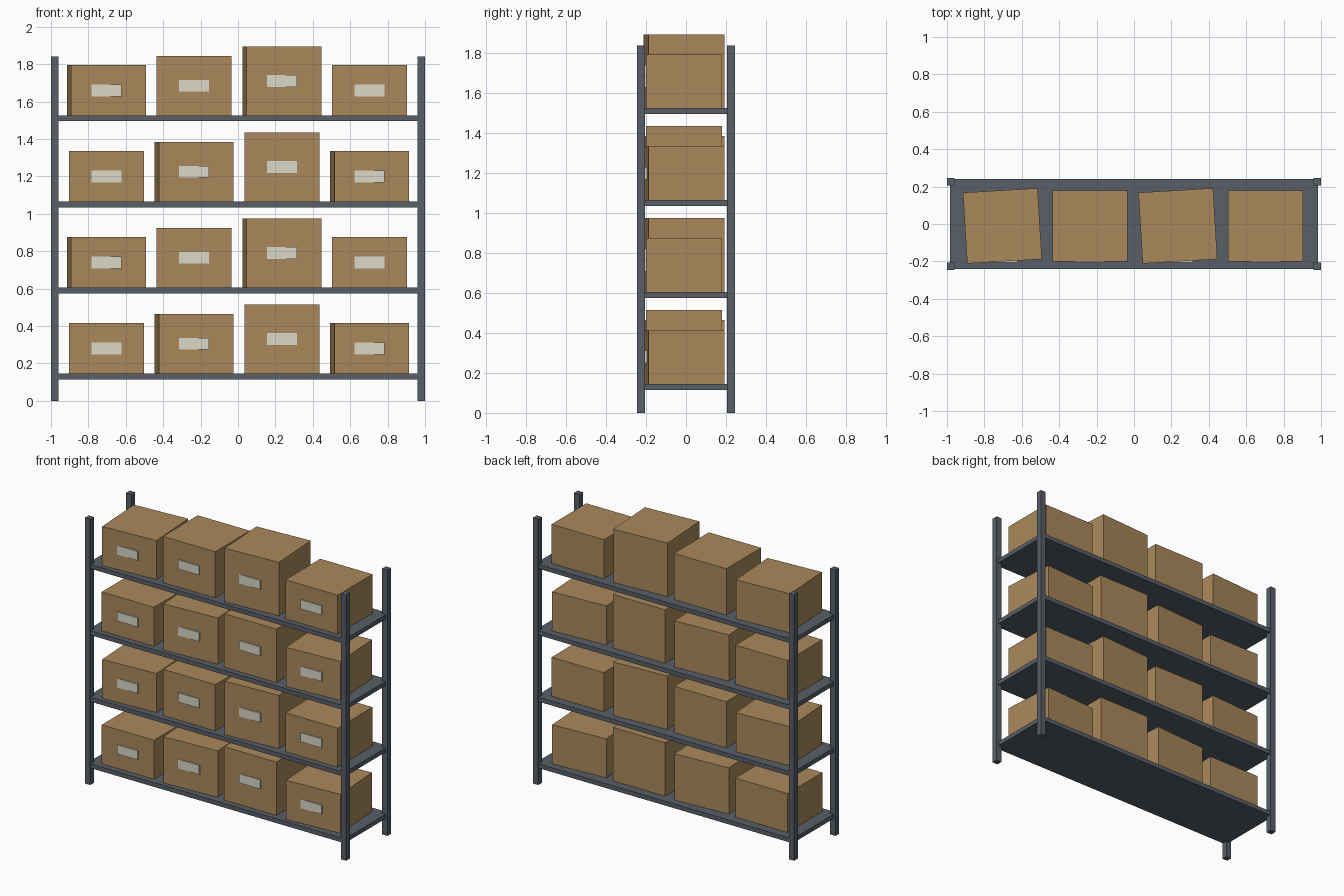
import bpy
from mathutils import Matrix

if "Cube" in bpy.data.objects:
    bpy.data.objects.remove(bpy.data.objects["Cube"])


def material(name, rgb):
    m = bpy.data.materials.new(name)
    m.diffuse_color = (*rgb, 1)
    m.use_nodes = True
    m.node_tree.nodes["Principled BSDF"].inputs["Base Color"].default_value = m.diffuse_color
    return m


STEEL = material("dark_steel", (0.10, 0.115, 0.14))
CARD = material("cardboard", (0.40, 0.25, 0.105))
PAPER = material("label_paper", (0.70, 0.69, 0.58))


def block(name, center, size, mat, turn=0.0):
    bpy.ops.mesh.primitive_cube_add(size=1, location=center, rotation=(0, 0, turn))
    ob = bpy.context.object
    ob.name = name
    ob.data.transform(Matrix.Diagonal((*size, 1)))
    ob.data.materials.append(mat)
    return ob


# four corner posts
for sx in (-1, 1):
    for sy in (-1, 1):
        name = ("front" if sy < 0 else "back") + ("_left" if sx < 0 else "_right") + "_post"
        block(name, (sx * 0.98, sy * 0.225, 0.92), (0.04, 0.04, 1.84), STEEL)

for row in range(4):
    # shelf board
    top = 0.145 + 0.46 * row
    block(f"shelf_{row + 1}", (0, 0, top - 0.015), (1.97, 0.48, 0.03), STEEL)

    # cartons, every other one slightly turned, each with a front label
    for col in range(4):
        x = (col - 1.5) * 0.469
        h = 0.27 + 0.05 * (col % 3)
        turn = 0.06 if (row + col) % 2 else 0.0
        tag = f"{row + 1}_{col + 1}"
        block(f"carton_{tag}", (x, -0.01, top + h / 2), (0.40, 0.38, h), CARD, turn)
        block(f"label_{tag}", (x, -0.201, top + h / 2), (0.16, 0.012, 0.063), PAPER)
